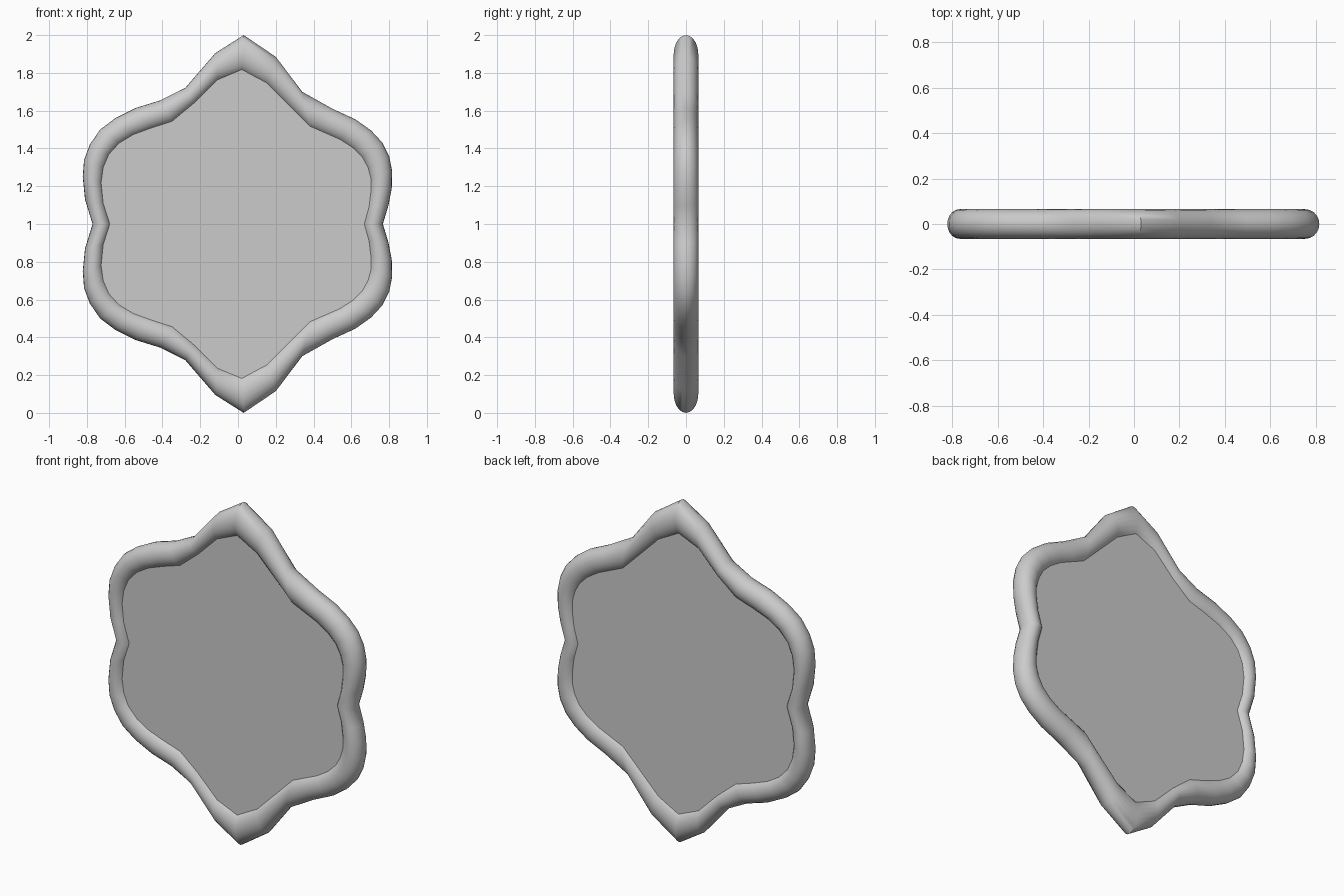
import bpy, bmesh, math

if "Cube" in bpy.data.objects:
    bpy.data.objects.remove(bpy.data.objects["Cube"])

# Upper half of the rim: (outer x, outer z, visible inner x, visible inner z), right notch to left notch
HALF = [
    (.767, 1.0, .670, 1.0), (.797, 1.10, .695, 1.09), (.814, 1.19, .705, 1.17),
    (.816, 1.28, .706, 1.24), (.800, 1.36, .690, 1.30), (.765, 1.43, .660, 1.355),
    (.705, 1.495, .610, 1.405), (.620, 1.555, .540, 1.45), (.500, 1.61, .460, 1.485),
    (.340, 1.70, .380, 1.52), (.200, 1.885, .150, 1.75), (.030, 2.0, .020, 1.82),
    (-.120, 1.905, -.110, 1.765), (-.280, 1.72, -.235, 1.64), (-.410, 1.655, -.350, 1.545),
    (-.540, 1.615, -.460, 1.51), (-.650, 1.56, -.555, 1.475), (-.730, 1.50, -.630, 1.43),
    (-.785, 1.42, -.685, 1.37), (-.815, 1.34, -.715, 1.30), (-.822, 1.25, -.726, 1.22),
    (-.810, 1.13, -.715, 1.11), (-.770, 1.0, -.680, 1.0),
]
# Mirror top to bottom to close the loop
LOOP = HALF + [(a, 2 - b, c, 2 - d) for a, b, c, d in HALF[-2:0:-1]]
SIDES = 20
DEPTH = 0.065
BURIED = 1.11  # rim section continues a little into the panel


def finish(name, bm):
    bmesh.ops.recalc_face_normals(bm, faces=bm.faces)
    me = bpy.data.meshes.new(name)
    bm.to_mesh(me)
    bm.free()
    ob = bpy.data.objects.new(name, me)
    bpy.context.collection.objects.link(ob)
    return ob


# Rounded rim: an oval section swept round the outline
bm = bmesh.new()
rings = []
for ox, oz, ix, iz in LOOP:
    hx, hz = (ox - ix) * BURIED / 2, (oz - iz) * BURIED / 2
    ring = []
    for k in range(SIDES):
        a = 2 * math.pi * k / SIDES
        c = math.cos(a) - 1
        ring.append(bm.verts.new((ox + hx * c, DEPTH * math.sin(a), oz + hz * c)))
    rings.append(ring)
for i, r in enumerate(rings):
    n = rings[(i + 1) % len(rings)]
    for k in range(SIDES):
        m = (k + 1) % SIDES
        bm.faces.new((r[k], r[m], n[m], n[k]))
rim = finish("rim", bm)
bpy.context.view_layer.objects.active = rim
rim.select_set(True)
bpy.ops.object.shade_smooth_by_angle(angle=math.radians(50))

# Flat panel, recessed on both faces, its edge hidden inside the rim
bm = bmesh.new()
front = [bm.verts.new(((ox + 2 * ix) / 3, -0.036, (oz + 2 * iz) / 3)) for ox, oz, ix, iz in LOOP]
face = bm.faces.new(front)
ext = bmesh.ops.extrude_face_region(bm, geom=[face], use_keep_orig=True)
bmesh.ops.translate(bm, vec=(0, 0.076, 0),
                    verts=[v for v in ext["geom"] if isinstance(v, bmesh.types.BMVert)])
finish("panel", bm)
